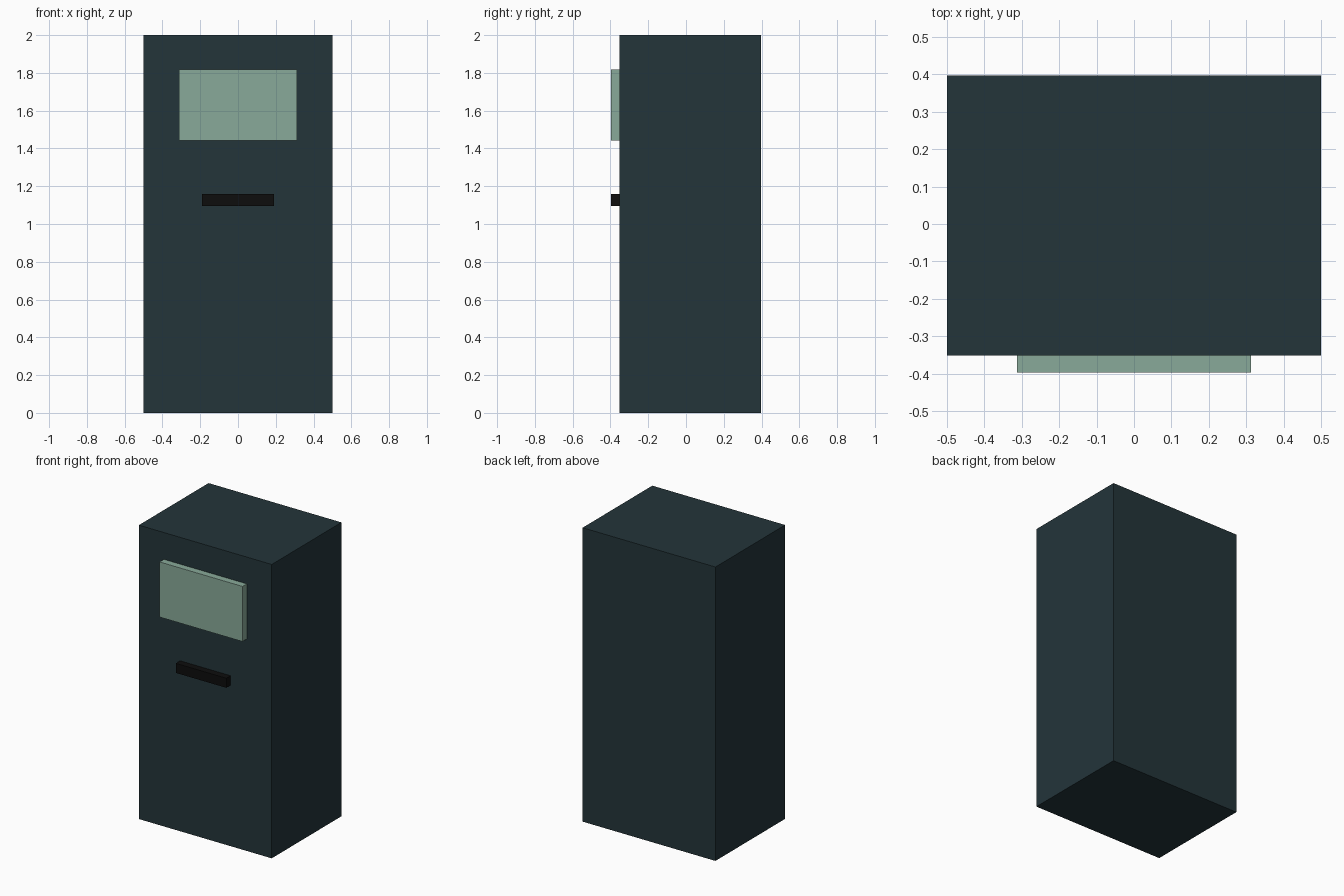
import bpy

cube = bpy.data.objects.get("Cube")
if cube:
    bpy.data.objects.remove(cube, do_unlink=True)


def material(name, rgb):
    mat = bpy.data.materials.new(name)
    mat.use_nodes = True
    color = (*rgb, 1.0)
    mat.diffuse_color = color
    bsdf = next(n for n in mat.node_tree.nodes if n.type == "BSDF_PRINCIPLED")
    bsdf.inputs["Base Color"].default_value = color
    return mat


def box(name, low, high, mat):
    """Flat-shaded box between two opposite corners."""
    center = [(a + b) / 2 for a, b in zip(low, high)]
    bpy.ops.mesh.primitive_cube_add(size=1, location=center)
    obj = bpy.context.object
    obj.name = name
    obj.scale = [b - a for a, b in zip(low, high)]
    bpy.ops.object.transform_apply(location=False, rotation=False, scale=True)
    obj.data.materials.append(mat)
    return obj


slate = material("dark slate", (0.017, 0.035, 0.042))
green = material("pale green", (0.25, 0.40, 0.32))
black = material("black", (0.004, 0.004, 0.004))

FRONT, PANEL, BACK = -0.3975, -0.3515, 0.3975

# Cabinet
box("cabinet", (-0.5, PANEL, 0), (0.5, BACK, 2), slate)
# Raised screen and slot, seated slightly into the front panel
box("screen", (-0.3125, FRONT, 1.4425), (0.3125, PANEL + 0.01, 1.8175), green)
box("slot", (-0.19, FRONT, 1.095), (0.19, PANEL + 0.01, 1.16), black)
